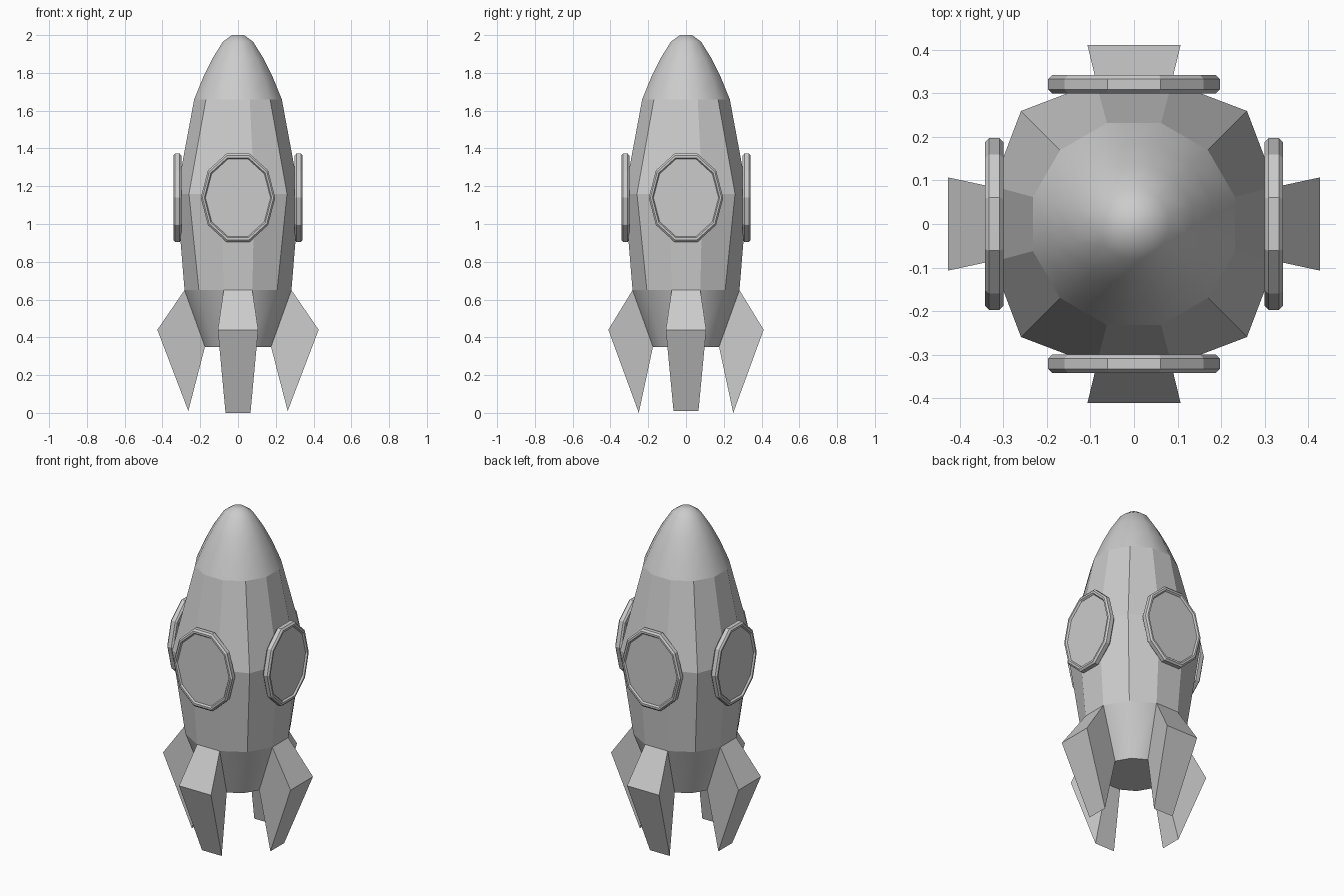
import bpy, bmesh
from math import sin, cos, pi, radians
from mathutils import Matrix, Vector

cube = bpy.data.objects.get("Cube")
if cube:
    bpy.data.objects.remove(cube)

GREY = (0.6, 0.6, 0.6, 1)
grey = bpy.data.materials.new("plain grey")
grey.use_nodes = True
grey.diffuse_color = GREY
grey.node_tree.nodes["Principled BSDF"].inputs["Base Color"].default_value = GREY


def finish(bm, name):
    bmesh.ops.recalc_face_normals(bm, faces=bm.faces)
    mesh = bpy.data.meshes.new(name)
    bm.to_mesh(mesh)
    bm.free()
    mesh.materials.append(grey)
    obj = bpy.data.objects.new(name, mesh)
    bpy.context.collection.objects.link(obj)
    return obj


def bridge(bm, a, b):
    n = len(a)
    return [bm.faces.new((a[i], a[(i + 1) % n], b[(i + 1) % n], b[i])) for i in range(n)]


# Hull: twelve-sided rings as (height, half width of the flat sides, corner radius)
HULL = [(0.35, 0.175, 0.181), (0.65, 0.283, 0.293), (1.16, 0.325, 0.367),
        (1.66, 0.232, 0.24), (1.78, 0.183, 0.19), (1.875, 0.136, 0.141),
        (1.965, 0.08, 0.083), (2.0, 0.032, 0.033)]
bm = bmesh.new()
rings = []
for z, side, corner in HULL:
    ring = []
    for k in range(12):
        a = radians(15 + 30 * k)
        r = corner if k % 3 == 1 else side / cos(radians(15))
        ring.append(bm.verts.new((r * cos(a), r * sin(a), z)))
    rings.append(ring)
for level, (low, high) in enumerate(zip(rings, rings[1:])):
    for face in bridge(bm, low, high):
        face.smooth = level not in (1, 2)   # flat middle, smooth nose and tail
base = bm.faces.new(rings[0])
for edge in base.edges:
    edge.smooth = False
bm.faces.new(rings[-1]).smooth = True
finish(bm, "hull")


# Portholes: oval ten-sided frame with chamfered edges, and a flat pane inside
def oval(bm, scale, depth, turn):
    pts = [Vector((0.197 * scale * cos(k * pi / 5), -depth,
                   1.139 + 0.246 * scale * sin(k * pi / 5))) for k in range(10)]
    return [bm.verts.new(turn @ p) for p in pts]


FRAME = [(0.86, 0.30), (0.955, 0.30), (1.0, 0.309), (1.0, 0.333),
         (0.955, 0.342), (0.905, 0.342), (0.875, 0.333)]


def porthole(name, turn):
    bm = bmesh.new()
    loops = [oval(bm, s, d, turn) for s, d in FRAME]
    for a, b in zip(loops, loops[1:] + loops[:1]):
        bridge(bm, a, b)
    finish(bm, name + "_window_frame")
    bm = bmesh.new()
    front, back = oval(bm, 0.89, 0.332, turn), oval(bm, 0.89, 0.325, turn)
    bridge(bm, front, back)
    bm.faces.new(front)
    bm.faces.new(back)
    finish(bm, name + "_window_pane")


# Fins: a hull side panel drawn outward and down into a swept block
def fin(name, turn, reach, foot, foot_z):
    sections = [(0.283, 0.65, 0.076), (reach, 0.44, 0.107),
                (foot, foot_z, 0.066), (0.175, 0.35, 0.047)]
    bm = bmesh.new()
    left = [bm.verts.new(turn @ Vector((w, -r, z))) for r, z, w in sections]
    right = [bm.verts.new(turn @ Vector((-w, -r, z))) for r, z, w in sections]
    bridge(bm, left, right)
    bm.faces.new(left)
    bm.faces.new(right)
    finish(bm, name + "_fin")


for k, name in enumerate(("front", "left", "back", "right")):
    turn = Matrix.Rotation(k * pi / 2, 3, "Z")
    porthole(name, turn)
    if k % 2:
        fin(name, turn, 0.427, 0.263, 0.01)
    else:
        fin(name, turn, 0.411, 0.25, 0.0)
